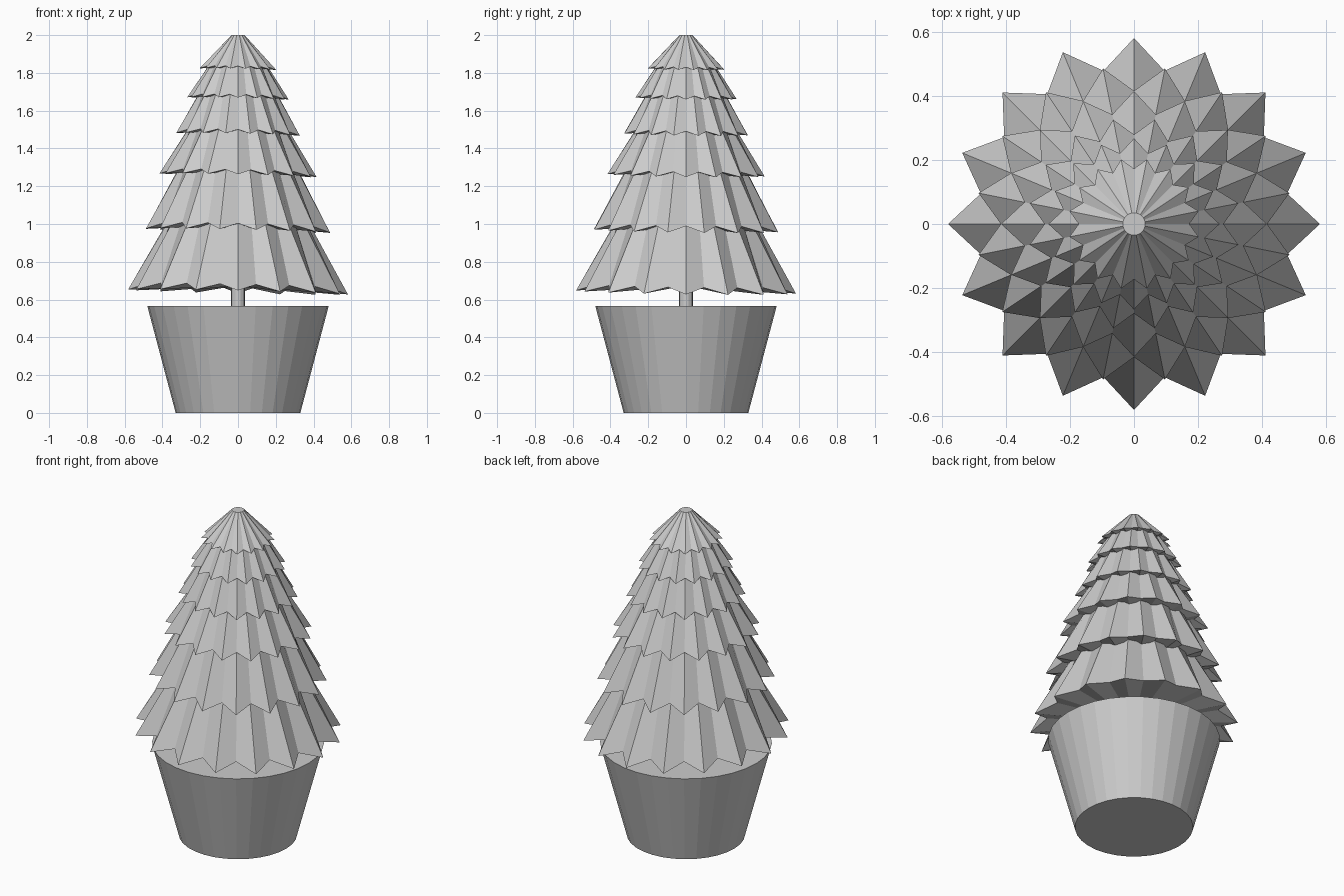
import bpy, bmesh
from math import cos, sin, pi

if "Cube" in bpy.data.objects:
    bpy.data.objects.remove(bpy.data.objects["Cube"])

POINTS = 16


def frustum(name, r_bottom, r_top, z0, z1, sides):
    bpy.ops.mesh.primitive_cone_add(vertices=sides, radius1=r_bottom, radius2=r_top,
                                    depth=z1 - z0, location=(0, 0, (z0 + z1) / 2))
    bpy.context.object.name = name


def tier(name, z_tip, r_tip, z_top, r_top, lift, half_turn):
    """Pleated cone: alternate rim vertices are pulled out and down."""
    bm = bmesh.new()
    n = POINTS * 2
    low, high = [], []
    for i in range(n):
        a = 2 * pi * (i + half_turn) / n
        c, s = cos(a), sin(a)
        valley = i % 2
        r = r_tip * (0.84 if valley else 1)
        # slight lean of the rim
        z = z_tip + (lift if valley else 0) - 0.022 * r * c - 0.014 * r * s
        low.append(bm.verts.new((r * c, r * s, z)))
        high.append(bm.verts.new((r_top * c, r_top * s, z_top)))
    hub = bm.verts.new((0, 0, z_tip + lift))
    for i in range(n):
        j = (i + 1) % n
        bm.faces.new((low[i], low[j], high[j], high[i]))
        bm.faces.new((low[j], low[i], hub))
    bm.faces.new(high)
    bmesh.ops.recalc_face_normals(bm, faces=bm.faces)
    me = bpy.data.meshes.new(name)
    bm.to_mesh(me)
    bm.free()
    bpy.context.collection.objects.link(bpy.data.objects.new(name, me))


# Pot and trunk
frustum("pot", 0.33, 0.48, 0, 0.565, 32)
frustum("trunk", 0.036, 0.036, 0.55, 0.75, 16)

# Foliage tiers: tip height, tip radius, top height, top radius, valley lift
tiers = [
    (0.64, 0.582, 1.08, 0.335, 0.035),
    (0.965, 0.496, 1.36, 0.28, 0.033),
    (1.258, 0.416, 1.55, 0.235, 0.025),
    (1.475, 0.333, 1.73, 0.185, 0.022),
    (1.665, 0.268, 1.87, 0.135, 0.018),
    (1.82, 0.206, 2.0, 0.035, 0.014),
]
for k, t in enumerate(tiers):
    tier(f"foliage_tier_{k + 1}", *t, k % 2)
